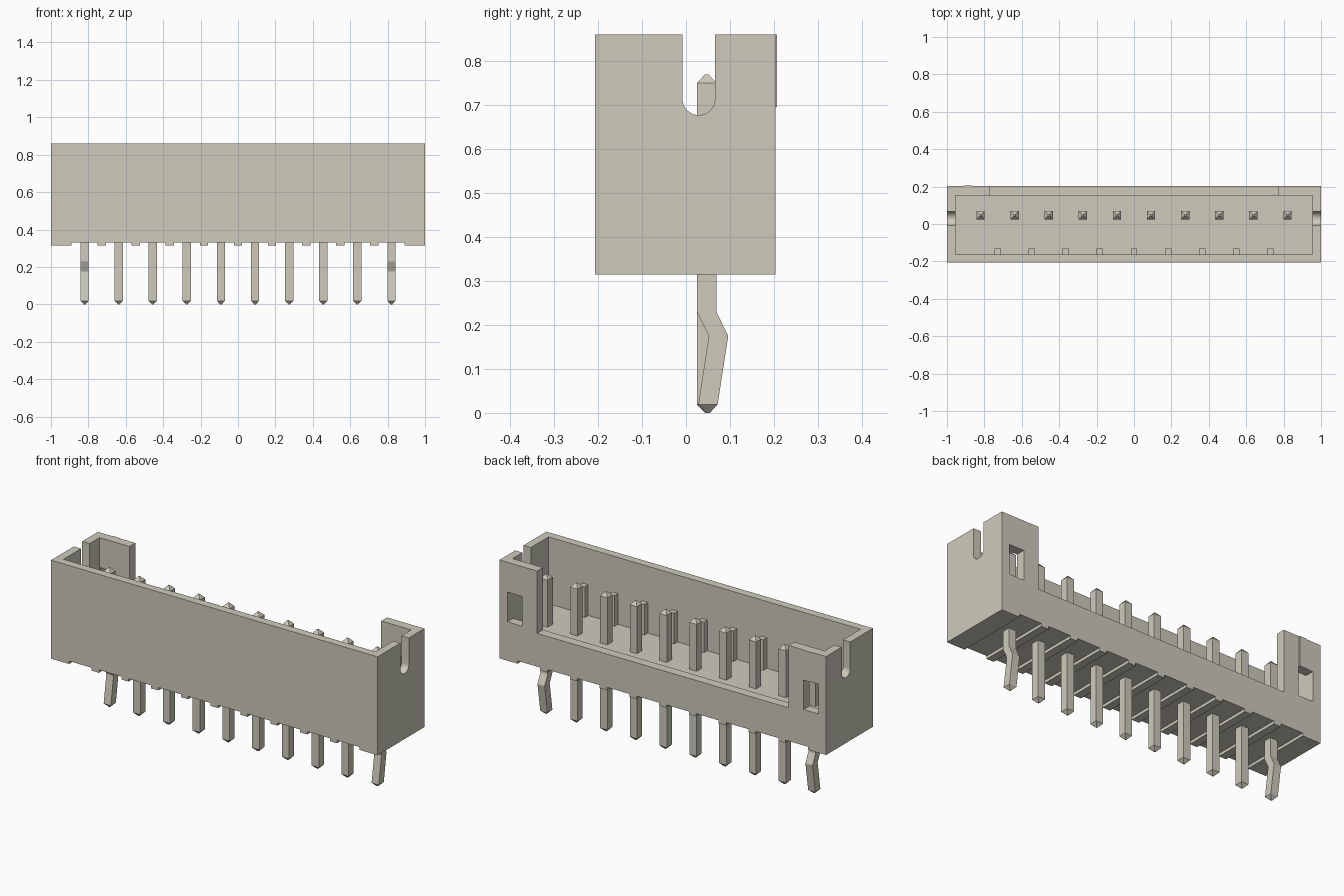
import bpy, bmesh, math

cube = bpy.data.objects.get("Cube")
if cube:
    bpy.data.objects.remove(cube, do_unlink=True)

mat = bpy.data.materials.new("warm_grey")
mat.use_nodes = True
colour = (0.62, 0.60, 0.50, 1)
mat.diffuse_color = colour
mat.node_tree.nodes["Principled BSDF"].inputs["Base Color"].default_value = colour


def make(name, bm):
    bmesh.ops.recalc_face_normals(bm, faces=bm.faces)
    me = bpy.data.meshes.new(name)
    bm.to_mesh(me)
    bm.free()
    me.materials.append(mat)
    ob = bpy.data.objects.new(name, me)
    bpy.context.collection.objects.link(ob)
    return ob


def loft(name, rings):
    """Skin a list of equal-sized point rings and cap both ends."""
    bm = bmesh.new()
    vs = [[bm.verts.new(p) for p in r] for r in rings]
    n = len(vs[0])
    for a, b in zip(vs, vs[1:]):
        for i in range(n):
            j = (i + 1) % n
            bm.faces.new((a[i], a[j], b[j], b[i]))
    bm.faces.new(vs[0])
    bm.faces.new(vs[-1])
    return make(name, bm)


def box(name, x, y, z):
    return loft(name, [[(x[0], y[0], h), (x[1], y[0], h), (x[1], y[1], h), (x[0], y[1], h)] for h in z])


def cut(target, cutter):
    cutter.hide_render = True
    mod = target.modifiers.new("cut", "BOOLEAN")
    mod.operation = "DIFFERENCE"
    mod.solver = "EXACT"
    mod.object = cutter
    bpy.context.view_layer.objects.active = target
    bpy.ops.object.modifier_apply(modifier=mod.name)
    bpy.data.objects.remove(cutter, do_unlink=True)


PITCH = 0.1823
pin_x = [(i - 4.5) * PITCH for i in range(10)]

# Housing: open tray with a lowered middle in the back wall
housing = box("housing", (-1, 1), (-0.207, 0.203), (0.315, 0.86))
cut(housing, box("cavity_cutter", (-0.955, 0.955), (-0.162, 0.152), (0.49, 1)))
cut(housing, box("back_opening_cutter", (-0.77, 0.77), (0.1, 0.3), (0.515, 1)))

# Round-bottomed slot through both end walls
r, yc, zc = 0.037, 0.029, 0.714
prof = [(yc + r, 1.0), (yc - r, 1.0)]
prof += [(yc - r * math.cos(a), zc - r * math.sin(a)) for a in (math.pi * i / 16 for i in range(17))]
cut(housing, loft("slot_cutter", [[(x, y, z) for y, z in prof] for x in (-1.1, 1.1)]))

# Latch windows in the back corner posts
for s in (-1, 1):
    cut(housing, box("window_cutter", sorted((s * 0.862, s * 0.952)), (0.1, 0.3), (0.53, 0.695)))

# Grooves across the underside, one per pin
for x in pin_x:
    cut(housing, box("groove_cutter", (x - 0.069, x + 0.069), (-0.3, 0.3), (0.2, 0.331)))

bpy.ops.object.select_all(action="DESELECT")
housing.select_set(True)
bpy.context.view_layer.objects.active = housing
bpy.ops.object.shade_smooth_by_angle(angle=math.radians(30))

# Short ribs inside the front wall, between the pins
for i in range(9):
    x = (i - 4) * PITCH
    box(f"inner_rib_{i + 1}", (x - 0.017, x + 0.017), (-0.165, -0.132), (0.48, 0.66))

# Raised marker on the back post beside the first pin
box("first_pin_marker", (-0.912, -0.867), (0.2, 0.207), (0.695, 0.86))


# Square pins with tapered tips; the outermost two are kinked
def pin(name, x, kinked):
    h, t, y = 0.022, 0.004, 0.047
    path = [(0, 0.003, t), (0.019, 0.003, h), (0.175, 0.027, h), (0.23, 0, h), (0.75, 0, h), (0.77, 0, t)]
    if not kinked:
        path = [(z, 0, w) for z, d, w in path if z not in (0.175, 0.23)]
    loft(name, [[(x + a * w, y + d + b * w, z) for a, b in ((-1, -1), (1, -1), (1, 1), (-1, 1))]
                for z, d, w in path])


for i, x in enumerate(pin_x):
    pin(f"pin_{i + 1}", x, i in (0, 9))
